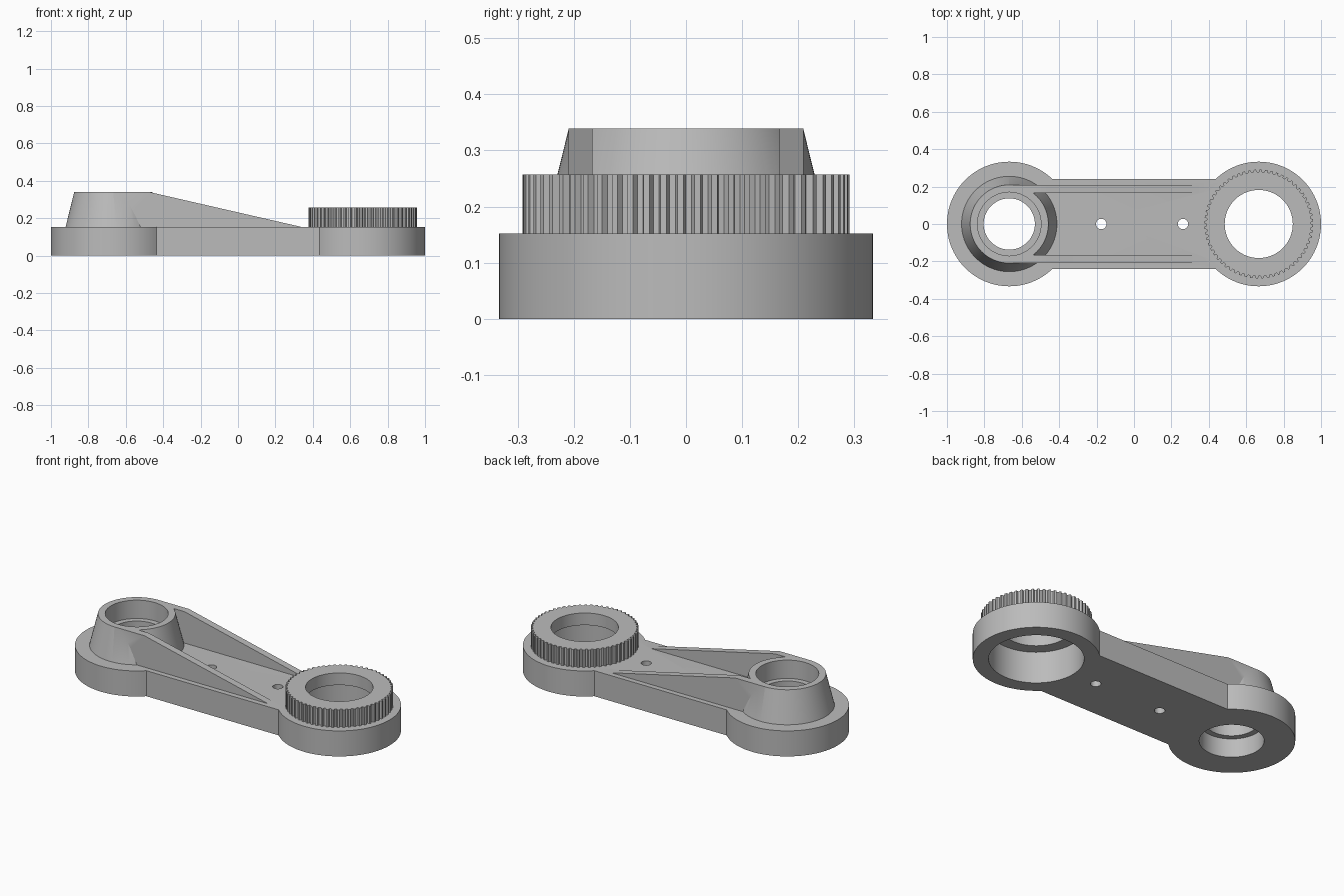
import bpy, bmesh, math

if "Cube" in bpy.data.objects:
    bpy.data.objects.remove(bpy.data.objects["Cube"], do_unlink=True)

PLATE, GEAR_TOP, BOSS_TOP = 0.152, 0.257, 0.339
HUB = 0.667          # distance of both hubs from the centre
SINK = 0.05          # overlap of raised parts into the plate

grey = bpy.data.materials.new("plain grey")
grey.use_nodes = True
grey.diffuse_color = (0.5, 0.5, 0.5, 1)
grey.node_tree.nodes["Principled BSDF"].inputs["Base Color"].default_value = (0.5, 0.5, 0.5, 1)


def prism(name, points, offset):
    """Solid made by extruding a flat outline of 3D points."""
    bm = bmesh.new()
    face = bm.faces.new([bm.verts.new(p) for p in points])
    new = bmesh.ops.extrude_face_region(bm, geom=[face])["geom"]
    bmesh.ops.translate(bm, vec=offset, verts=[v for v in new if isinstance(v, bmesh.types.BMVert)])
    bmesh.ops.recalc_face_normals(bm, faces=bm.faces)
    mesh = bpy.data.meshes.new(name)
    bm.to_mesh(mesh)
    bm.free()
    mesh.materials.append(grey)
    obj = bpy.data.objects.new(name, mesh)
    bpy.context.collection.objects.link(obj)
    return obj


def cone(name, x, r1, r2, z1, z2, sides=96):
    bpy.ops.mesh.primitive_cone_add(vertices=sides, radius1=r1, radius2=r2, depth=z2 - z1,
                                    location=(x, 0, (z1 + z2) / 2))
    obj = bpy.context.object
    obj.name = name
    obj.data.materials.append(grey)
    return obj


def combine(target, other, operation):
    mod = target.modifiers.new(other.name, "BOOLEAN")
    mod.operation, mod.solver, mod.object = operation, "EXACT", other
    bpy.context.view_layer.objects.active = target
    bpy.ops.object.modifier_apply(modifier=mod.name)
    bpy.data.objects.remove(other, do_unlink=True)


# Base plate: two round ends joined by a straight bar
R, HALF = 0.333, 0.24
start = math.asin(HALF / R)
outline = []
for side in (1, -1):
    for i in range(81):
        a = math.pi + start + (2 * math.pi - 2 * start) * i / 80
        outline.append((side * (HUB + R * math.cos(a)), side * R * math.sin(a), 0))
arm = prism("link_arm", outline, (0, 0, PLATE))

# Tapered boss
slope = (0.255 - 0.209) / (BOSS_TOP - PLATE)
combine(arm, cone("boss", -HUB, 0.255 + slope * SINK, 0.209, PLATE - SINK, BOSS_TOP), "UNION")

# Sloping ribs running from the boss along the bar
for side in (1, -1):
    y = side * 0.167
    profile = [(-HUB, y, PLATE - SINK), (0.345, y, PLATE - SINK), (0.345, y, PLATE),
               (-0.47, y, BOSS_TOP), (-HUB, y, BOSS_TOP)]
    combine(arm, prism("rib", profile, (0, side * 0.042, 0)), "UNION")

# Toothed ring
TEETH, ROOT, TIP = 60, 0.279, 0.291
teeth = []
for i in range(TEETH):
    for step, r in ((0, ROOT), (0.35, ROOT), (0.5, TIP), (0.85, TIP)):
        a = 2 * math.pi * (i + step) / TEETH
        teeth.append((HUB + r * math.cos(a), r * math.sin(a), PLATE - SINK))
combine(arm, prism("toothed_ring", teeth, (0, 0, GEAR_TOP - PLATE + SINK)), "UNION")

# Stepped bores and bolt holes
bores = [
    (-HUB, 0.137, -0.1, 0.5), (-HUB, 0.17, -0.1, 0.11), (-HUB, 0.17, 0.23, 0.5),
    (HUB, 0.182, -0.1, 0.5), (HUB, 0.25, -0.1, 0.185),
    (-0.175, 0.028, -0.1, 0.5), (0.262, 0.028, -0.1, 0.5),
]
for x, r, z1, z2 in bores:
    combine(arm, cone("bore", x, r, r, z1, z2, 64), "DIFFERENCE")

# Smooth round walls, sharp edges
bpy.ops.object.select_all(action="DESELECT")
arm.select_set(True)
bpy.context.view_layer.objects.active = arm
bpy.ops.object.shade_smooth_by_angle(angle=math.radians(25))
